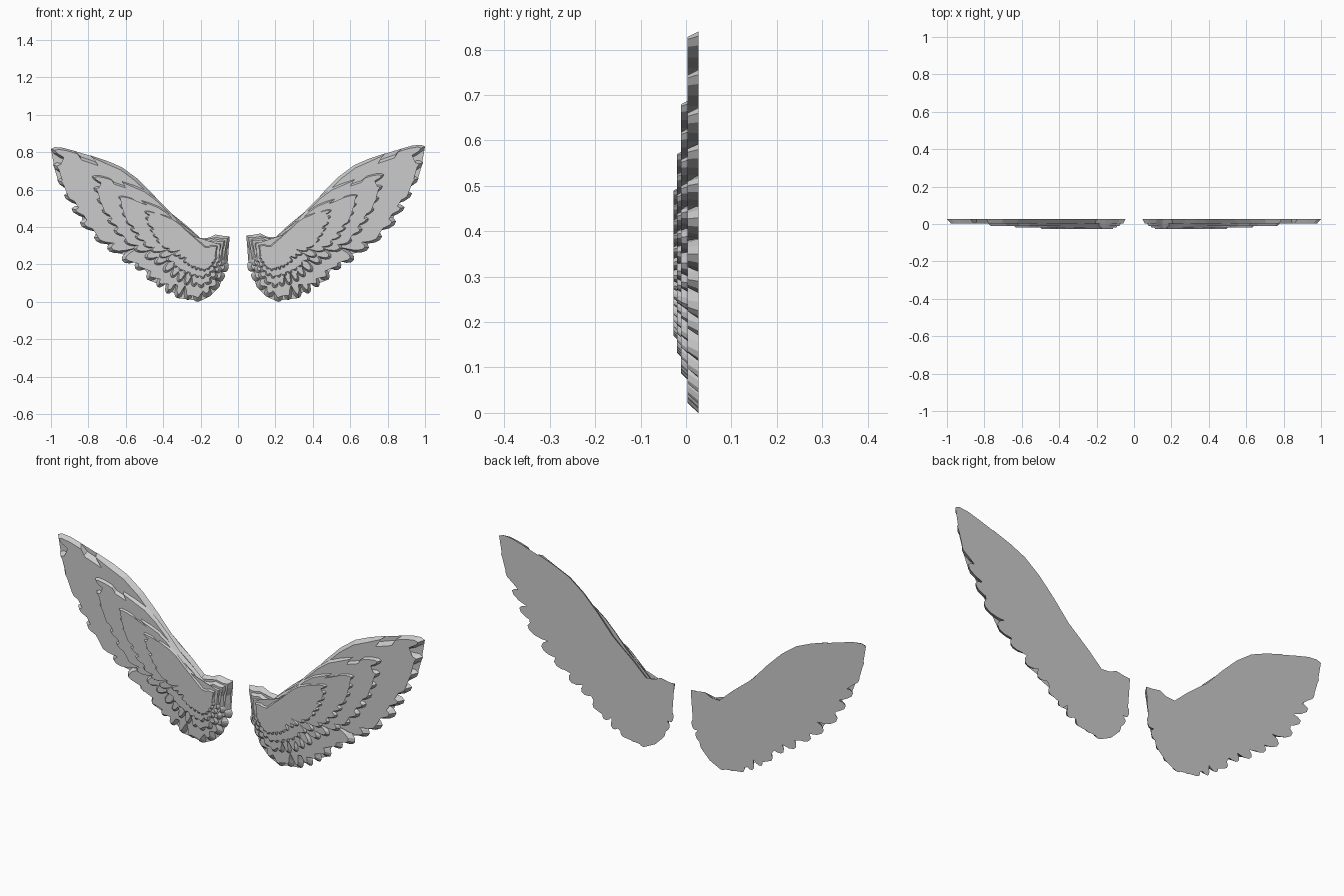
import bpy
import bmesh
from math import cos, sin, pi, radians
from mathutils import Vector

cube = bpy.data.objects.get("Cube")
if cube:
    bpy.data.objects.remove(cube, do_unlink=True)

# One plain grey for everything
grey = bpy.data.materials.new("feather_grey")
grey.use_nodes = True
colour = (0.6, 0.6, 0.6, 1)
grey.diffuse_color = colour
grey.node_tree.nodes["Principled BSDF"].inputs["Base Color"].default_value = colour

# Smooth edge of the wing: inner side, shoulder, leading edge, short top feather
EDGE = [(.058, .24), (.06, .28), (.047, .32), (.045, .355), (.08, .358), (.12, .365),
        (.155, .348), (.2, .345), (.27, .41), (.33, .455), (.38, .5), (.46, .59), (.54, .67),
        (.62, .73), (.7, .765), (.79, .795), (.72, .745), (.84, .787)]

# Feather tips from the top round to the inner side: x, z, pointing angle
TIPS = [(1, .83, 20), (.99, .745, 20), (.965, .66, 18), (.93, .58, 16), (.89, .505, 12),
        (.845, .43, 7), (.77, .35, 0), (.7, .29, -10), (.62, .225, -22), (.55, .18, -33),
        (.485, .12, -45), (.43, .08, -55), (.38, .045, -65), (.325, .02, -75),
        (.27, .01, -83), (.215, 0, -92), (.16, .025, -105), (.11, .07, -125),
        (.075, .125, -150), (.05, .185, -170)]

# Layers: inner x, outer x, bottom z, top z, back y, front y, bevel
LAYERS = {
    "flight_feathers": (.045, 1, 0, .83, .027, .003, .016),
    "long_coverts": (.07, .78, .075, .68, .003, -.011, .010),
    "middle_coverts": (.09, .64, .125, .57, -.011, -.02, .007),
    "short_coverts": (.11, .5, .165, .49, -.02, -.028, .006),
}


def heading(degrees):
    a = radians(degrees)
    return Vector((cos(a), sin(a)))


def outline(box, inset):
    """Closed outline of one feather layer, drawn in by the inset."""
    x0, x1, z0, z1 = box
    sx, sz = (x1 - x0) / (1 - .045), (z1 - z0) / .83

    def place(x, z):
        return Vector((x0 + (x - .045) * sx, z0 + z * sz))

    # smooth edge, moved to the right of its travel
    edge = [place(*p) for p in EDGE]
    ring = []
    for i, p in enumerate(edge):
        run = edge[min(i + 1, len(edge) - 1)] - edge[max(i - 1, 0)]
        run.normalize()
        ring.append(p + Vector((run.y, -run.x)) * inset)

    # rounded feathers with a notch after each
    tips = [place(x, z) for x, z, a in TIPS]
    last = len(tips) - 1
    for i, tip in enumerate(tips):
        ahead = heading(TIPS[i][2])
        side = Vector((-ahead.y, ahead.x))
        before, after = tips[max(i - 1, 0)], tips[min(i + 1, last)]
        gap = ((tip - before).length + (after - tip).length) / (2 if 0 < i < last else 1)
        depth = (.2 * (1 - i / last) ** 1.4 + .02) * sx
        half = max(gap * .38 - inset * .6, gap * .16)
        nose = tip - ahead * inset * 1.4
        for k in range(7):
            a = pi / 2 - k * pi / 6
            ring.append(nose - ahead * depth * .55 * (1 - cos(a)) + side * half * sin(a))
        if i < last:
            mean = heading((TIPS[i][2] + TIPS[i + 1][2]) / 2)
            ring.append((tip + after) / 2 - mean * (depth + inset))
    return ring


def build_layer(name, spec, side):
    """Slab with a bevelled rim, full size at the back and smaller in front."""
    *box, back, front, bevel = spec
    tall = 1 if side > 0 else .985
    bm = bmesh.new()
    rings = []
    for y, inset in ((back, 0), (front, bevel)):
        rings.append([bm.verts.new((p.x * side, y, p.y * tall)) for p in outline(box, inset)])
    rear, face = rings
    count = len(rear)
    for i in range(count):
        j = (i + 1) % count
        bm.faces.new((rear[i], rear[j], face[j], face[i]))
    caps = [bm.faces.new(rear), bm.faces.new(face)]
    bmesh.ops.triangulate(bm, faces=caps, ngon_method='EAR_CLIP')
    bmesh.ops.recalc_face_normals(bm, faces=bm.faces)
    mesh = bpy.data.meshes.new(name)
    bm.to_mesh(mesh)
    bm.free()
    mesh.materials.append(grey)
    bpy.context.collection.objects.link(bpy.data.objects.new(name, mesh))


for label, side in (("left", 1), ("right", -1)):
    for part, spec in LAYERS.items():
        build_layer(label + "_" + part, spec, side)
